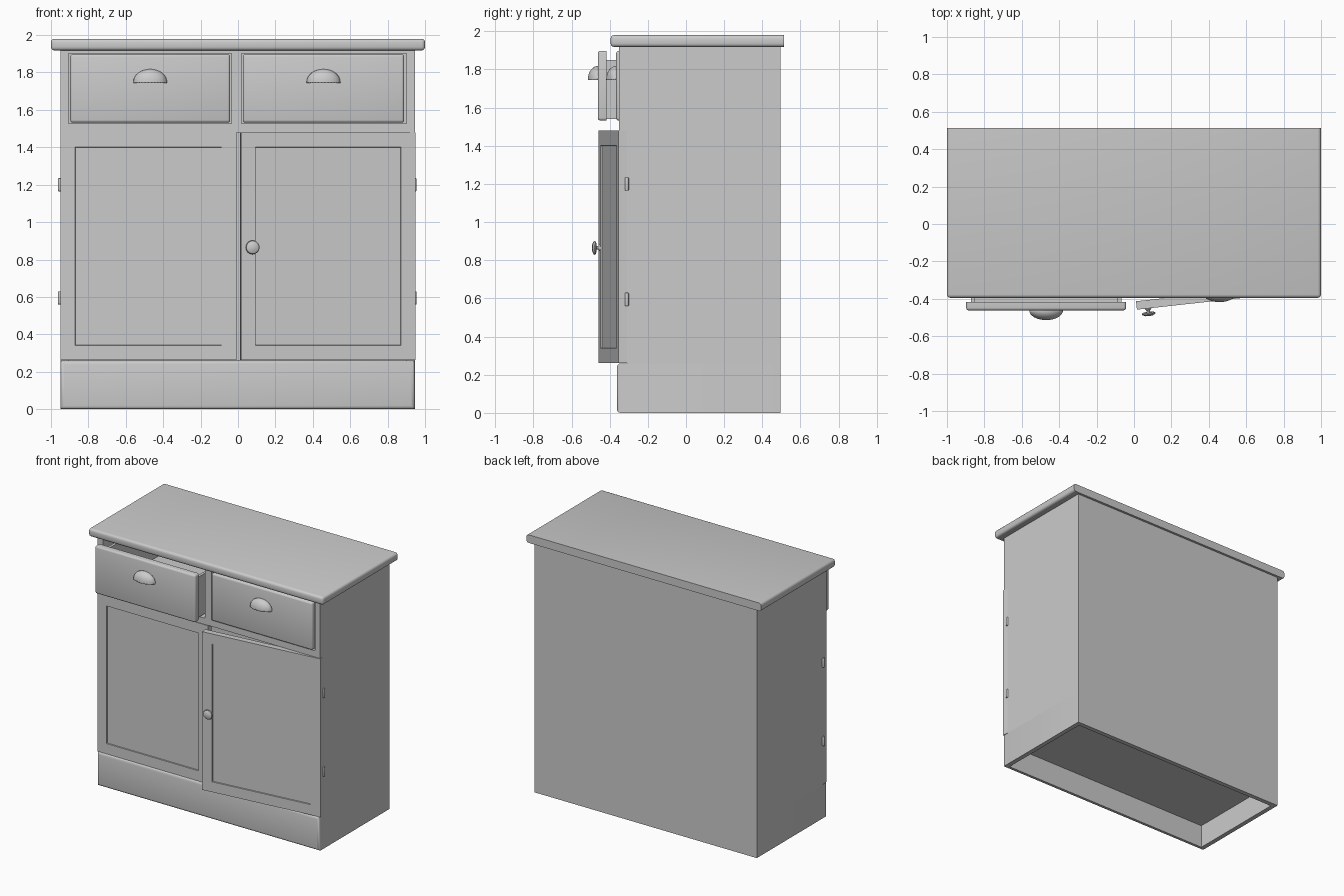
import bpy, bmesh, math
from mathutils import Vector, Matrix

cube = bpy.data.objects.get("Cube")
if cube:
    bpy.data.objects.remove(cube, do_unlink=True)

grey = bpy.data.materials.new("plain grey")
grey.use_nodes = True
GREY = (0.6, 0.6, 0.6, 1)
grey.diffuse_color = GREY
grey.node_tree.nodes["Principled BSDF"].inputs["Base Color"].default_value = GREY


def finish(bm, name, smooth=False):
    bmesh.ops.recalc_face_normals(bm, faces=bm.faces)
    mesh = bpy.data.meshes.new(name)
    bm.to_mesh(mesh)
    bm.free()
    mesh.materials.append(grey)
    ob = bpy.data.objects.new(name, mesh)
    bpy.context.collection.objects.link(ob)
    if smooth:
        bpy.ops.object.select_all(action="DESELECT")
        ob.select_set(True)
        bpy.context.view_layer.objects.active = ob
        bpy.ops.object.shade_smooth_by_angle(angle=math.radians(35))
    return ob


def add_box(bm, x, y, z):
    """Box from (low, high) ranges."""
    size = [b - a for a, b in (x, y, z)]
    mid = [(a + b) / 2 for a, b in (x, y, z)]
    mat = Matrix.Translation(mid) @ Matrix.Diagonal((*size, 1))
    bmesh.ops.create_cube(bm, size=1, matrix=mat)


def box(name, x, y, z):
    bm = bmesh.new()
    add_box(bm, x, y, z)
    return finish(bm, name)


def facing(bm, direction):
    d = Vector(direction)
    return max(bm.faces, key=lambda f: f.normal.dot(d) * 100 + f.calc_center_median().dot(d))


def round_edges(bm, edges, width):
    bmesh.ops.bevel(bm, geom=list(edges), offset=width, segments=3,
                    profile=0.5, affect="EDGES")


LEFT, RIGHT = -0.95, 0.945
FRONT, BACK = -0.35, 0.495
HINGE_Y = -0.31
T = 0.045          # board thickness
DOOR_Z = (0.262, 1.48)

# Worktop, rounded on the front and sides
bm = bmesh.new()
add_box(bm, (-1, 1), (-0.395, 0.513), (1.918, 1.98))
back_face = facing(bm, (0, 1, 0))
round_edges(bm, [e for e in bm.edges if e not in back_face.edges[:]], 0.018)
finish(bm, "worktop", True)

# Plinth with a hollow underside and rounded front
bm = bmesh.new()
add_box(bm, (LEFT, RIGHT), (-0.362, BACK), (0, 0.26))
under = facing(bm, (0, 0, -1))
bmesh.ops.inset_region(bm, faces=[under], thickness=0.05)
lift = bmesh.ops.extrude_face_region(bm, geom=[under])
bmesh.ops.translate(bm, vec=(0, 0, 0.18),
                    verts=[v for v in lift["geom"] if isinstance(v, bmesh.types.BMVert)])
if under.is_valid:
    bm.faces.remove(under)
bm.normal_update()
round_edges(bm, facing(bm, (0, -1, 0)).edges, 0.02)
finish(bm, "plinth", True)

# Carcass: sides, back, drawer shelf, face frame
for side, x in (("right", (LEFT, LEFT + T)), ("left", (RIGHT - T, RIGHT))):
    box(side + "_side_lower", x, (HINGE_Y, BACK), (0.26, 1.48))
    box(side + "_side_upper", x, (FRONT, BACK), (1.48, 1.918))
inner = (LEFT + T, RIGHT - T)
box("back_panel", inner, (BACK - 0.03, BACK), (0.26, 1.918))
box("drawer_shelf", inner, (FRONT, BACK - 0.03), (1.48, 1.528))
box("top_rail", inner, (FRONT, -0.28), (1.902, 1.918))
box("centre_divider", (-0.035, 0.02), (FRONT, BACK - 0.03), (1.528, 1.902))


# Drawers: rounded front, open box, cup handle
def drawer(side, x, front):
    bm = bmesh.new()
    add_box(bm, x, (front, front + T), (1.532, 1.898))
    face = facing(bm, (0, -1, 0))
    rim = set(face.edges)
    corners = [e for e in bm.edges
               if abs((e.verts[0].co - e.verts[1].co).y) > T / 2]
    round_edges(bm, rim | set(corners), 0.014)
    finish(bm, side + "_drawer_front", True)

    a, b = x[0] + 0.025, x[1] - 0.025
    y0, y1 = front + T, front + 0.78
    z = (1.54, 1.85)
    bm = bmesh.new()
    add_box(bm, (a, a + 0.02), (y0, y1), z)
    add_box(bm, (b - 0.02, b), (y0, y1), z)
    add_box(bm, (a + 0.02, b - 0.02), (y1 - 0.02, y1), z)
    add_box(bm, (a + 0.02, b - 0.02), (y0, y1 - 0.02), (1.54, 1.56))
    finish(bm, side + "_drawer_box")

    # Quarter dome shell
    bm = bmesh.new()
    bmesh.ops.create_uvsphere(bm, u_segments=32, v_segments=16, radius=1)
    for axis in ((0, 1, 0), (0, 0, -1)):
        bmesh.ops.bisect_plane(bm, geom=bm.verts[:] + bm.edges[:] + bm.faces[:],
                               plane_co=(0, 0, 0), plane_no=axis, clear_outer=True)
    bmesh.ops.scale(bm, vec=(0.09, 0.052, 0.068), verts=bm.verts)
    bmesh.ops.translate(bm, vec=((x[0] + x[1]) / 2, front, 1.75), verts=bm.verts)
    handle = finish(bm, side + "_cup_handle", True)
    shell = handle.modifiers.new("shell", "SOLIDIFY")
    shell.thickness = 0.006
    shell.offset = -1


drawer("right", (-0.897, -0.042), -0.462)
drawer("left", (0.026, 0.888), -0.366)


# Panelled doors, built around their hinge line
def door(name, x):
    bm = bmesh.new()
    add_box(bm, x, (-T, 0), DOOR_Z)
    face = facing(bm, (0, -1, 0))
    bmesh.ops.inset_region(bm, faces=[face], thickness=0.112)
    bmesh.ops.inset_region(bm, faces=[face], thickness=0.002, depth=-0.008)
    return finish(bm, name)


closed = door("right_door", (0, 0.942))
closed.location = (LEFT, HINGE_Y, 0)
ajar = door("left_door", (-0.94, 0))
swing = math.radians(6.3)
ajar.location = (RIGHT, HINGE_Y, 0)
ajar.rotation_euler.z = swing

# Turned knob on the open door: (radius, distance out)
bm = bmesh.new()
profile = [(0, 0), (0.018, 0), (0.016, 0.005), (0.009, 0.01), (0.009, 0.018),
           (0.03, 0.021), (0.037, 0.026), (0.034, 0.033), (0.02, 0.04), (0, 0.042)]
verts = [bm.verts.new((r, -d, 0)) for r, d in profile]
edges = [bm.edges.new(p) for p in zip(verts, verts[1:])]
bmesh.ops.spin(bm, geom=verts + edges, cent=(0, 0, 0), axis=(0, 1, 0),
               angle=math.tau, steps=24, use_merge=True)
bmesh.ops.remove_doubles(bm, verts=bm.verts, dist=0.0001)
knob = finish(bm, "door_knob", True)
knob.matrix_world = (Matrix.Translation((RIGHT, HINGE_Y, 0)) @ Matrix.Rotation(swing, 4, "Z")
                     @ Matrix.Translation((-0.88, -T, 0.865)))

# Hinge barrels
for side, x in (("right", LEFT - 0.003), ("left", RIGHT)):
    for level, z in (("lower", 0.595), ("upper", 1.2)):
        bm = bmesh.new()
        bmesh.ops.create_cone(bm, cap_ends=True, segments=16, radius1=0.01,
                              radius2=0.01, depth=0.07,
                              matrix=Matrix.Translation((x, HINGE_Y, z)))
        caps = [f for f in bm.faces if abs(f.normal.z) > 0.9]
        round_edges(bm, {e for f in caps for e in f.edges}, 0.004)
        finish(bm, side + "_" + level + "_hinge", True)
